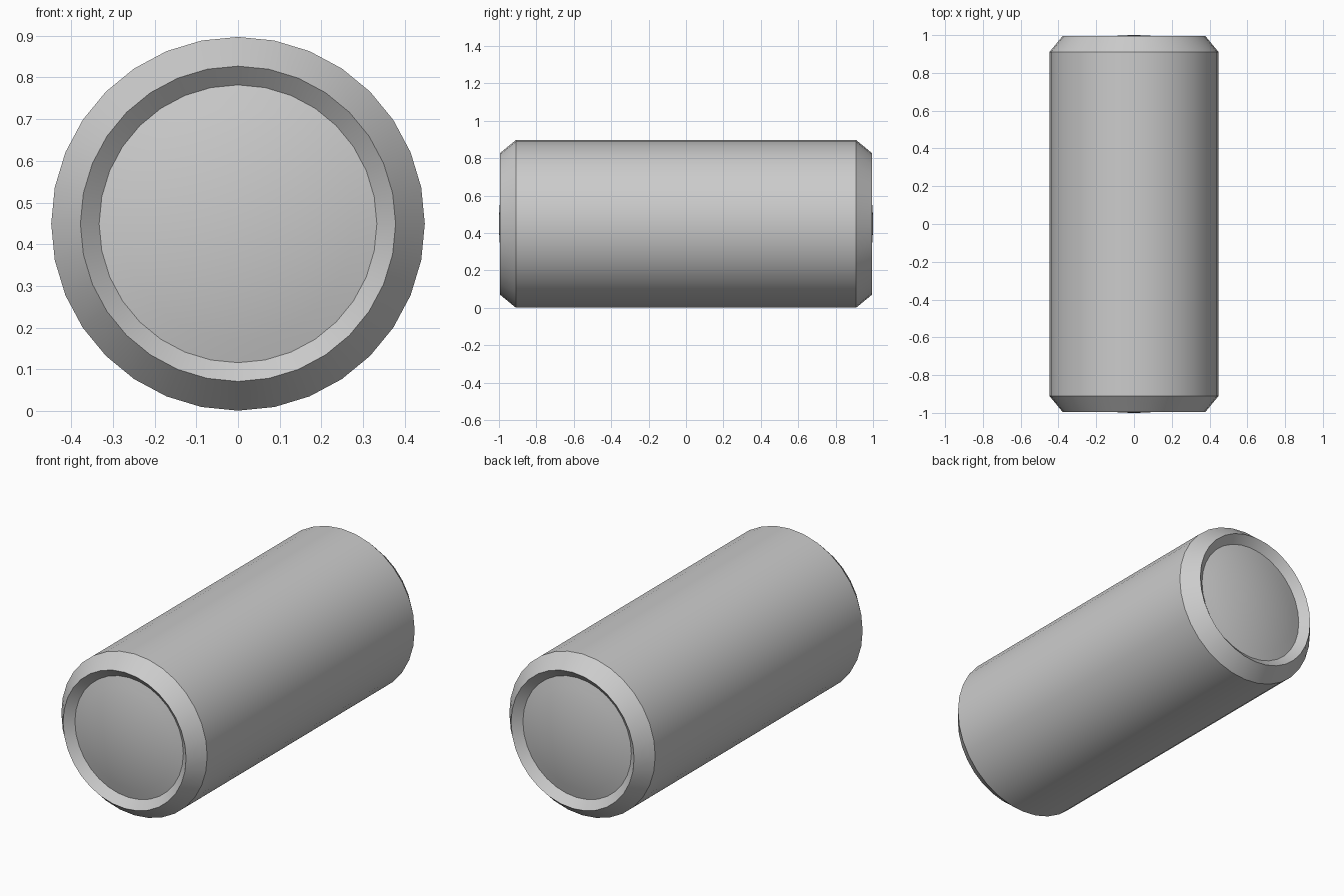
import bpy, bmesh, math

if "Cube" in bpy.data.objects:
    bpy.data.objects.remove(bpy.data.objects["Cube"])

SIDES = 32
CENTRE_Z = 0.449
R_BODY, R_RIM, R_DOME = 0.448, 0.378, 0.333
Y_BODY, Y_RIM, Y_DOME, Y_TIP = 0.91, 0.995, 0.955, 1.0


def half_profile():
    """(radius, y) from the dome tip out to the body edge."""
    rise = Y_TIP - Y_DOME
    ball = (R_DOME ** 2 + rise ** 2) / (2 * rise)   # radius of the dome's sphere
    points = []
    for i in range(7):                               # shallow dome
        r = R_DOME * i / 6
        points.append((r, Y_TIP - ball + math.sqrt(ball ** 2 - r ** 2)))
    points += [(R_RIM, Y_RIM), (R_BODY, Y_BODY)]     # recess wall, chamfer
    return points


def lathe(name, profile):
    bm = bmesh.new()
    verts = [bm.verts.new((0, y, r)) for r, y in profile]
    edges = [bm.edges.new(pair) for pair in zip(verts, verts[1:])]
    bmesh.ops.spin(bm, geom=verts + edges, cent=(0, 0, 0), axis=(0, 1, 0),
                   angle=math.tau, steps=SIDES, use_duplicate=False)
    bmesh.ops.remove_doubles(bm, verts=bm.verts, dist=1e-4)
    bmesh.ops.recalc_face_normals(bm, faces=bm.faces)
    mesh = bpy.data.meshes.new(name)
    bm.to_mesh(mesh)
    bm.free()
    obj = bpy.data.objects.new(name, mesh)
    bpy.context.collection.objects.link(obj)
    return obj


# Capsule body: one profile mirrored front to back, turned around the y axis
back = half_profile()
front = [(r, -y) for r, y in reversed(back)]
body = lathe("capped_cylinder", back + front)
body.location.z = CENTRE_Z

bpy.context.view_layer.objects.active = body
body.select_set(True)
bpy.ops.object.shade_smooth_by_angle(angle=math.radians(30))
